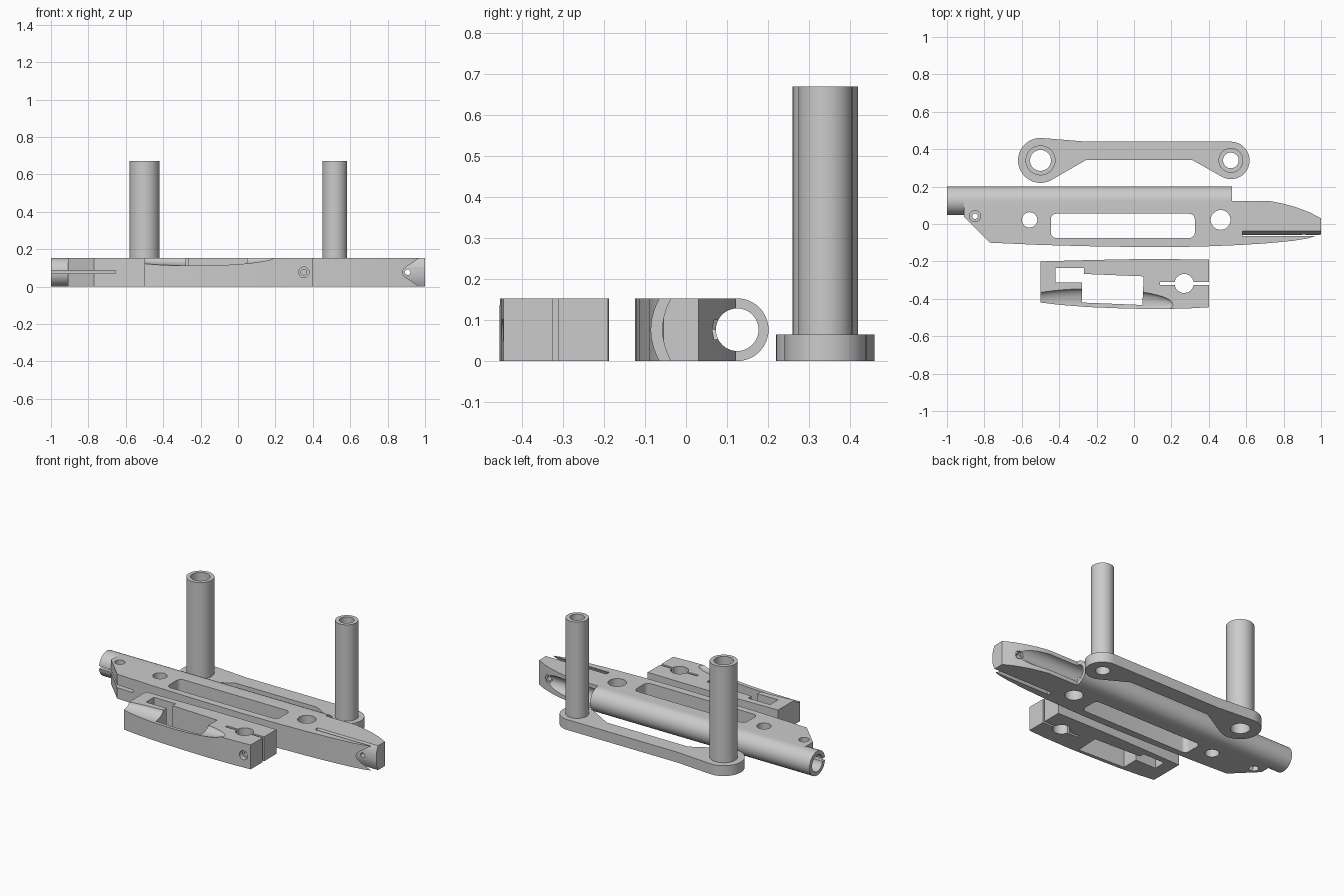
import bpy, bmesh, math
from mathutils import Vector

if "Cube" in bpy.data.objects:
    bpy.data.objects.remove(bpy.data.objects["Cube"])

H = 0.153   # thickness of the thick plates
M = H / 2

grey = bpy.data.materials.new("plain grey")
grey.diffuse_color = (0.6, 0.6, 0.6, 1)
grey.use_nodes = True
grey.node_tree.nodes["Principled BSDF"].inputs["Base Color"].default_value = grey.diffuse_color


def prism(name, pts, axis, a, b):
    """Extrude a 2D outline from a to b along the given axis."""
    place = {'x': lambda u, v, w: (w, u, v),
             'y': lambda u, v, w: (u, w, v),
             'z': lambda u, v, w: (u, v, w)}[axis]
    bm = bmesh.new()
    low = [bm.verts.new(place(u, v, a)) for u, v in pts]
    face = bm.faces.new(low)
    ext = bmesh.ops.extrude_face_region(bm, geom=[face])
    shift = Vector(place(0, 0, b - a))
    bmesh.ops.translate(bm, vec=shift, verts=[
        v for v in ext["geom"] if isinstance(v, bmesh.types.BMVert)])
    bmesh.ops.recalc_face_normals(bm, faces=bm.faces)
    me = bpy.data.meshes.new(name)
    bm.to_mesh(me)
    bm.free()
    ob = bpy.data.objects.new(name, me)
    bpy.context.collection.objects.link(ob)
    me.materials.append(grey)
    return ob


def arc(cx, cy, r, a0=0, a1=360, n=40):
    full = a1 - a0 == 360
    k = n if full else n + 1
    return [(cx + r * math.cos(math.radians(a0 + (a1 - a0) * i / n)),
             cy + r * math.sin(math.radians(a0 + (a1 - a0) * i / n))) for i in range(k)]


def box(x0, x1, y0, y1, z0=-0.1, z1=0.3):
    return prism("cutter", [(x0, y0), (x1, y0), (x1, y1), (x0, y1)], 'z', z0, z1)


def hole(axis, u, v, r, a=-0.1, b=0.8, n=40):
    return prism("cutter", arc(u, v, r, n=n), axis, a, b)


def combine(ob, cutter, op='DIFFERENCE'):
    """Apply a boolean and discard the helper."""
    m = ob.modifiers.new("cut", 'BOOLEAN')
    m.operation, m.solver, m.object = op, 'EXACT', cutter
    bpy.context.view_layer.update()
    dg = bpy.context.evaluated_depsgraph_get()
    me = bpy.data.meshes.new_from_object(ob.evaluated_get(dg))
    ob.modifiers.clear()
    ob.data = me
    bpy.data.objects.remove(cutter)


def finish(ob):
    bpy.ops.object.select_all(action='DESELECT')
    ob.select_set(True)
    bpy.context.view_layer.objects.active = ob
    bpy.ops.object.shade_smooth_by_angle(angle=math.radians(25))


# --- Link plate with two hollow posts
BIG, SMALL, PY = -0.5, 0.518, 0.34
outline = (arc(BIG, PY, 0.12, 85, 302, 36) + [(-0.255, 0.343), (0.31, 0.343)]
           + arc(SMALL, PY, 0.1, 237, 450, 36) + [(-0.25, 0.44)])
link = prism("link_plate", outline, 'z', 0, 0.065)
posts = [("large_post", BIG, 0.08, 0.056), ("small_post", SMALL, 0.066, 0.042)]
for name, x, r, bore in posts:
    combine(link, hole('z', x, PY, bore))
    post = prism(name, arc(x, PY, r), 'z', 0.065, 0.67)
    combine(post, hole('z', x, PY, bore))
    finish(post)
finish(link)

# --- Main body: outline seen from above, rounded along its back edge
BY = 0.125  # bore axis
outline = [(-0.91, 0.3), (-0.91, 0.04), (-0.77, -0.1), (-0.5, -0.112), (-0.2, -0.12),
           (0.1, -0.124), (0.35, -0.121), (0.55, -0.113), (0.7, -0.104), (0.85, -0.09),
           (0.93, -0.077), (1.0, -0.055), (1.0, 0.03), (0.94, 0.062), (0.86, 0.092),
           (0.8, 0.108), (0.73, 0.122), (0.525, 0.122), (0.525, 0.3)]
body = prism("main_body", outline, 'z', -0.05, 0.2)
section = [(-0.3, H), (-0.3, 0)] + arc(BY, M, M, -90, 90, 24)
combine(body, prism("cutter", section, 'x', -1.2, 1.2), 'INTERSECT')
stub = prism("tube_end", arc(BY, M, M, n=48), 'x', -1.0, -0.91)

# bore and clamping slit run through both pieces
for part in (body, stub):
    combine(part, hole('x', BY, M, 0.052, -1.3, 1.3, 48))
    combine(part, box(-1.2, -0.655, -0.3, BY, 0.069, 0.086))

# clamp screw with counterbore and nut pocket, round holes
for r, a, b, n in [(0.015, -0.1, 0.3, 24), (0.03, 0.12, 0.3, 32), (0.03, -0.1, 0.03, 6)]:
    combine(body, hole('z', -0.85, 0.042, r, a, b, n))
combine(body, hole('z', -0.558, 0.022, 0.041))
combine(body, hole('z', 0.463, 0.022, 0.053))

# window with rounded corners
window = []
for cx, cy, a in [(0.295, 0.025, 0), (-0.415, 0.025, 90),
                  (-0.415, -0.045, 180), (0.295, -0.045, 270)]:
    window += arc(cx, cy, 0.03, a, a + 90, 8)
combine(body, prism("cutter", window, 'z', -0.1, 0.3))

# bowed slot at the tip, then its cross screw and nut pocket
zs = [-0.02 + (H + 0.04) * i / 20 for i in range(21)]
bow = [(-0.058 + 0.021 * ((z - M) / M) ** 2, z) for z in zs]
slot = bow + [(y - 0.027, z) for y, z in reversed(bow)]
combine(body, prism("cutter", slot, 'x', 0.58, 1.2))
combine(body, hole('y', 0.907, M, 0.015, -0.3, 0.3, 24))
combine(body, hole('y', 0.907, M, 0.028, 0.06, 0.3, 6))
combine(body, hole('y', 0.907, M, 0.026, -0.3, -0.079, 24))
finish(body)
finish(stub)

# --- Side block with pocket, thumb scoop and clamp
outline = [(-0.5, -0.2), (-0.5, -0.42), (-0.4, -0.432), (-0.25, -0.444), (-0.05, -0.452),
           (0.12, -0.455), (0.28, -0.452), (0.4, -0.445), (0.4, -0.19), (0.2, -0.188),
           (0.0, -0.188), (-0.25, -0.193)]
block = prism("side_block", outline, 'z', 0, H)
pocket = [(-0.42, -0.235), (-0.42, -0.313), (-0.277, -0.313), (-0.277, -0.42),
          (0.045, -0.433), (0.052, -0.28), (-0.268, -0.267), (-0.268, -0.235)]
combine(block, prism("cutter", pocket, 'z', -0.1, 0.3))

bm = bmesh.new()
bmesh.ops.create_uvsphere(bm, u_segments=48, v_segments=32, radius=1)
bmesh.ops.scale(bm, vec=(0.43, 0.085, 0.046), verts=bm.verts)
bmesh.ops.translate(bm, vec=(-0.22, -0.43, 0.157), verts=bm.verts)
me = bpy.data.meshes.new("scoop")
bm.to_mesh(me)
bm.free()
me.materials.append(grey)
scoop = bpy.data.objects.new("scoop_cutter", me)
bpy.context.collection.objects.link(scoop)
combine(block, scoop)

combine(block, hole('z', 0.268, -0.318, 0.051))
combine(block, box(0.14, 0.5, -0.326, -0.311))
combine(block, hole('y', 0.352, M, 0.015, -0.6, 0, 24))
combine(block, hole('y', 0.352, M, 0.028, -0.6, -0.42, 24))
finish(block)
